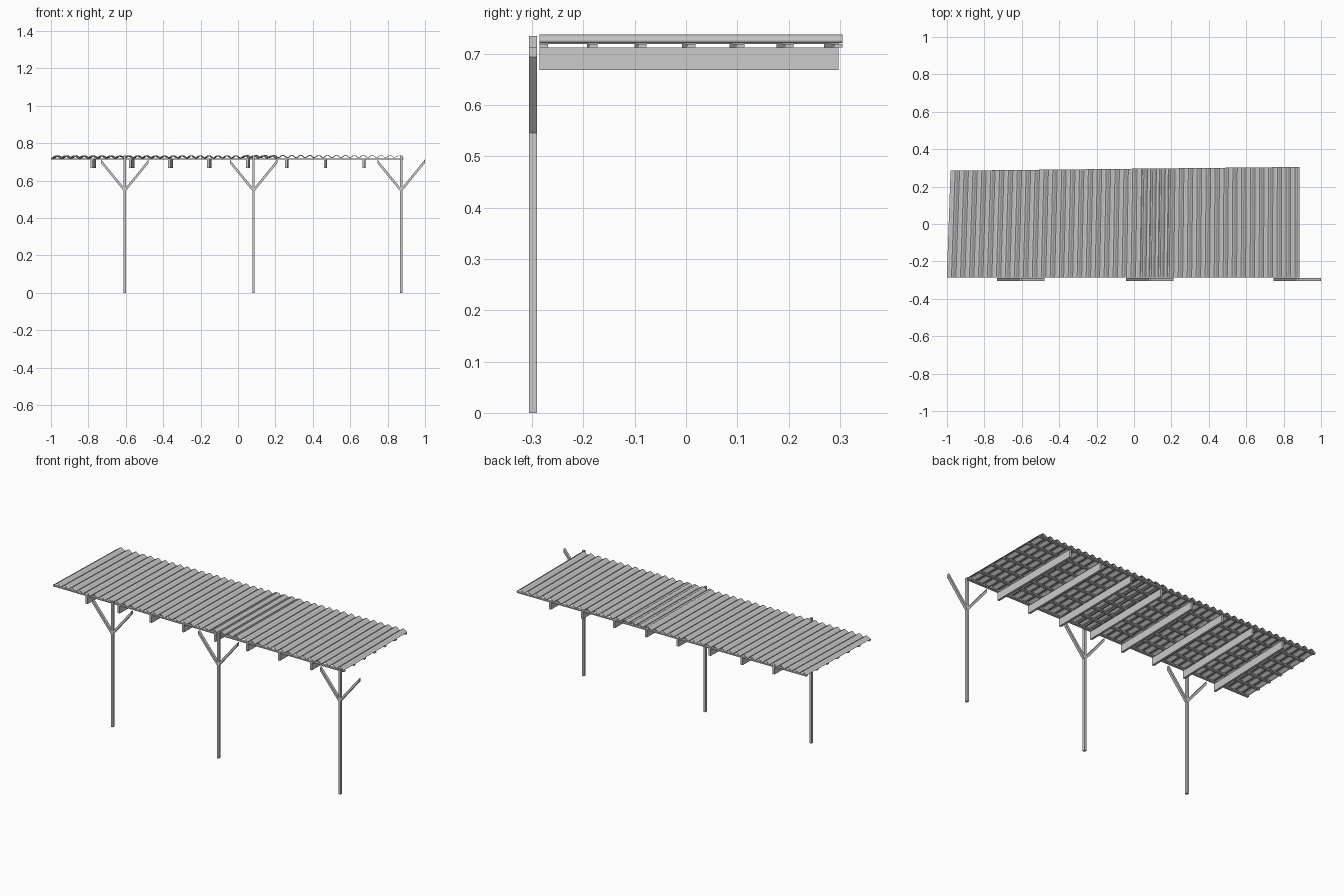
import bpy, math

if "Cube" in bpy.data.objects:
    bpy.data.objects.remove(bpy.data.objects["Cube"])

X0, X1 = -1.0, 0.885          # roof ends along the front edge
POSTS = [-0.605, 0.083, 0.872]


def warp(x, v):
    """Roof plan: front edge straight, left end slightly skewed, deeper to the right."""
    t = (x - X0) / (X1 - X0)
    return x + v * 0.02 * (1 - t), -0.285 + v * (0.57 + 0.02 * t)


def mesh(name, verts, faces):
    me = bpy.data.meshes.new(name)
    me.from_pydata(verts, [], faces)
    ob = bpy.data.objects.new(name, me)
    bpy.context.collection.objects.link(ob)
    return ob


def prism(name, poly, y0, y1):
    """Extrude an xz outline along y."""
    n = len(poly)
    verts = [(x, y, z) for y in (y0, y1) for x, z in poly]
    faces = [tuple(range(n)), tuple(range(2 * n - 1, n - 1, -1))]
    faces += [(i, i + n, (i + 1) % n + n, (i + 1) % n) for i in range(n)]
    return mesh(name, verts, faces)


def roof_bar(name, xa, xb, va, vb, z0, z1):
    """Rectangular bar following the skewed roof plan."""
    plan = [warp(xa, va), warp(xb, va), warp(xb, vb), warp(xa, vb)]
    verts = [(x, y, z) for z in (z0, z1) for x, y in plan]
    faces = [(3, 2, 1, 0), (4, 5, 6, 7)]
    faces += [(i, (i + 1) % 4, (i + 1) % 4 + 4, i + 4) for i in range(4)]
    return mesh(name, verts, faces)


# Posts with a pair of slanted braces cut vertically at the ends
for i, px in enumerate(POSTS):
    w = 0.0065
    prism(f"post_{i}", [(px - w, 0), (px + w, 0), (px + w, 0.734), (px - w, 0.734)],
          -0.306, -0.290)
    for side, s in (("left", -1), ("right", 1)):
        pts = [(w, 0.545), (0.127, 0.693), (0.127, 0.713), (w, 0.565)]
        prism(f"brace_{side}_{i}", [(px + s * x, z) for x, z in pts][::s],
              -0.306, -0.290)

# Rafters running front to back
for i in range(8):
    x = -0.783 + i * 0.208
    roof_bar(f"rafter_{i}", x - 0.0065, x + 0.0065, 0.0, 0.99, 0.668, 0.712)

# Thin battens running along the roof
for i in range(7):
    v = i / 6 * 0.972
    roof_bar(f"batten_{i}", X0, X1, v, v + 0.028, 0.712, 0.719)


def sheet(name, xa, xb, pitch, z):
    """Corrugated roofing sheet with a six-sided wave."""
    n = round((xb - xa) / pitch * 6)
    verts, faces = [], []
    for k in range(n + 1):
        x = xa + (xb - xa) * k / n
        h = z + 0.007 * (1 - math.cos(k * math.pi / 3))
        for v in (0, 1):
            verts.append((*warp(x, v), h))
        if k:
            a = 2 * k
            faces.append((a - 2, a, a + 1, a - 1))
    ob = mesh(name, verts, faces)
    m = ob.modifiers.new("thickness", "SOLIDIFY")
    m.thickness = 0.002
    m.offset = 1
    return ob


# Two overlapping roof sheets
sheet("roof_sheet_left", X0, 0.20, 0.048, 0.719)
sheet("roof_sheet_right", 0.02, X1, 0.0481, 0.721)
